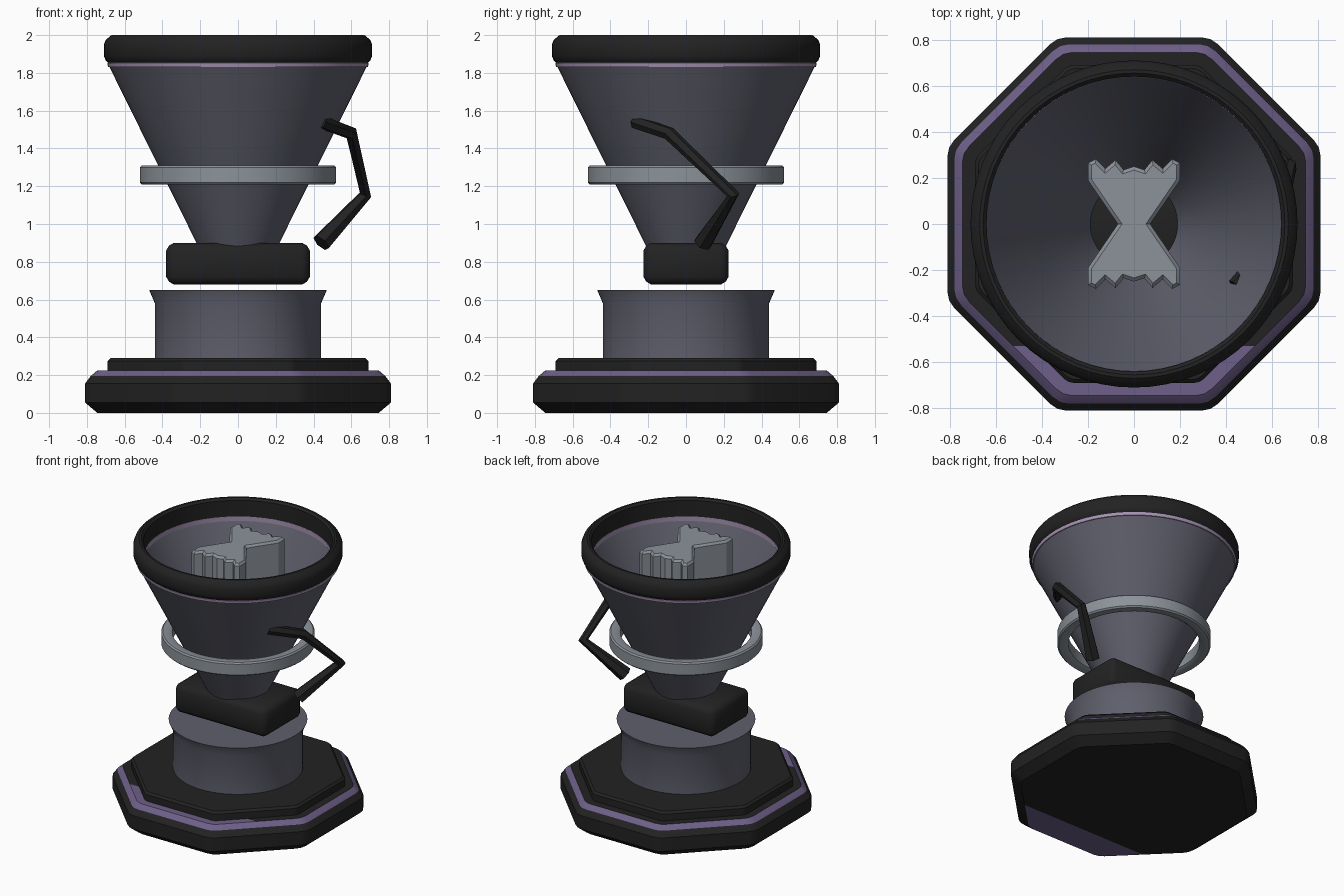
import bpy, bmesh, math
from mathutils import Vector

if "Cube" in bpy.data.objects:
    bpy.data.objects.remove(bpy.data.objects["Cube"])


def mat(name, rgb):
    m = bpy.data.materials.new(name)
    m.diffuse_color = (*rgb, 1)
    m.use_nodes = True
    m.node_tree.nodes["Principled BSDF"].inputs["Base Color"].default_value = m.diffuse_color
    return m


BLACK = mat("black", (0.016, 0.016, 0.016))
SLATE = mat("slate grey", (0.113, 0.116, 0.15))
SILVER = mat("light grey", (0.26, 0.29, 0.32))
PURPLE = mat("purple", (0.155, 0.115, 0.25))
LILAC = mat("pale lilac", (0.38, 0.29, 0.45))


def finish(name, bm, *mats, smooth=35):
    bmesh.ops.recalc_face_normals(bm, faces=bm.faces[:])
    me = bpy.data.meshes.new(name)
    bm.to_mesh(me)
    bm.free()
    for m in mats:
        me.materials.append(m)
    ob = bpy.data.objects.new(name, me)
    bpy.context.collection.objects.link(ob)
    if smooth:
        for p in me.polygons:
            p.use_smooth = True
        me.set_sharp_from_angle(angle=math.radians(smooth))
    return ob


def lathe(name, profile, m, closed=False, seg=64):
    """Spin (radius, z) points around z; closed makes a ring section."""
    bm = bmesh.new()
    vs = [bm.verts.new((r, 0, z)) for r, z in profile]
    es = [bm.edges.new(p) for p in zip(vs, vs[1:])]
    if closed:
        es.append(bm.edges.new((vs[-1], vs[0])))
    bmesh.ops.spin(bm, geom=vs + es, cent=(0, 0, 0), axis=(0, 0, 1),
                   angle=2 * math.pi, steps=seg, use_merge=True)
    bmesh.ops.remove_doubles(bm, verts=bm.verts[:], dist=1e-5)
    return finish(name, bm, m)


def octagon(profile, corner):
    """Stack of rounded octagons from (half width across flats, z) points."""
    bm = bmesh.new()
    rings = []
    for a, z in profile:
        ring = []
        for k in range(8):
            for d in (-22.5, 0, 22.5):
                t = math.radians(45 * k + 22.5)
                u = t + math.radians(d)
                r = (a - corner) / math.cos(math.radians(22.5))
                ring.append(bm.verts.new((r * math.cos(t) + corner * math.cos(u),
                                          r * math.sin(t) + corner * math.sin(u), z)))
        rings.append(ring)
    for lo, hi in zip(rings, rings[1:]):
        for i in range(24):
            j = (i + 1) % 24
            bm.faces.new((lo[i], lo[j], hi[j], hi[i]))
    bm.faces.new(rings[0][::-1])
    bm.faces.new(rings[-1])
    return bm


# Base with purple edge band and purple front section on its flat faces
bm = octagon([(0.745, 0), (0.81, 0.055), (0.81, 0.155), (0.78, 0.195), (0.745, 0.225)], 0.1)
bmesh.ops.recalc_face_normals(bm, faces=bm.faces[:])
caps = [f for f in bm.faces if abs(f.normal.z) > 0.99]
edges = {e for f in caps for e in f.edges}
verts = {v for f in caps for v in f.verts}
bmesh.ops.bisect_plane(bm, geom=caps + list(edges) + list(verts),
                       plane_co=(0, -0.53, 0), plane_no=(0, 1, 0))
for f in bm.faces:
    c = f.calc_center_median()
    flat = abs(f.normal.z) > 0.99
    if (flat and c.y < -0.53) or (not flat and c.z > 0.2):
        f.material_index = 1
finish("base", bm, BLACK, PURPLE, smooth=30)

# Upper base step
finish("base_step", octagon([(0.69, 0.22), (0.69, 0.275), (0.675, 0.29)], 0.06), BLACK, smooth=30)

# Flared pedestal
lathe("pedestal", [(0, 0.28), (0.44, 0.28), (0.44, 0.58), (0.47, 0.65), (0, 0.65)], SLATE)

# Block under the cone
bm = bmesh.new()
bmesh.ops.create_cube(bm, size=1)
for v in bm.verts:
    v.co = Vector((v.co.x * 0.76, v.co.y * 0.45, v.co.z * 0.22 + 0.79))
bmesh.ops.bevel(bm, geom=bm.edges[:], offset=0.04, segments=2, profile=0.4, affect='EDGES')
finish("neck_block", bm, BLACK, smooth=40)

# Open cone, its rim, the lilac seam and the floating collar
lathe("cone", [(0, 0.86), (0.20, 0.86), (0.685, 1.84), (0.648, 1.84), (0.18, 0.88), (0, 0.88)], SLATE)
lathe("rim", [(0.64, 1.865), (0.64, 1.985), (0.655, 2.0), (0.67, 2.0), (0.70, 1.975), (0.71, 1.95),
              (0.71, 1.89), (0.70, 1.865), (0.685, 1.85), (0.66, 1.85)], BLACK, True)
lathe("rim_seam", [(0.638, 1.832), (0.638, 1.866), (0.692, 1.853), (0.688, 1.832)], LILAC, True)
lathe("collar", [(0.445, 1.22), (0.445, 1.30), (0.46, 1.31), (0.51, 1.31), (0.52, 1.30),
                 (0.52, 1.22), (0.51, 1.21), (0.46, 1.21)], SILVER, True)

# Scalloped bow shape standing inside the cone
quarter = [(0.07, 0), (0.2, 0.19), (0.2, 0.265), (0.165, 0.282), (0.125, 0.24),
           (0.08, 0.278), (0.045, 0.235), (0, 0.25)]
half = quarter + [(-x, y) for x, y in quarter[-2::-1]]
outline = half + [(-x, -y) for x, y in half[1:-1]]
bm = bmesh.new()
face = bm.faces.new([bm.verts.new((x, y, 1.55)) for x, y in outline])
ext = bmesh.ops.extrude_face_region(bm, geom=[face])
for v in ext["geom"]:
    if isinstance(v, bmesh.types.BMVert):
        v.co.z = 1.96
ends = [e for e in bm.edges if abs(e.verts[0].co.z - e.verts[1].co.z) < 1e-4]
bmesh.ops.recalc_face_normals(bm, faces=bm.faces[:])
bmesh.ops.bevel(bm, geom=ends, offset=0.015, segments=1, affect='EDGES')
finish("bow_insert", bm, SILVER, smooth=30)

# Bent handle, thicker at its lower end
cu = bpy.data.curves.new("handle", 'CURVE')
cu.dimensions = '3D'
cu.bevel_depth = 0.036
cu.bevel_resolution = 1
cu.use_fill_caps = True
path = [(0.44, -0.27, 1.54, 1), (0.60, -0.09, 1.48, 1), (0.675, 0.25, 1.155, 0.95), (0.44, 0.09, 0.90, 1.45)]
sp = cu.splines.new('POLY')
sp.points.add(len(path) - 1)
for p, (x, y, z, r) in zip(sp.points, path):
    p.co = (x, y, z, 1)
    p.radius = r
cu.materials.append(BLACK)
handle = bpy.data.objects.new("handle", cu)
bpy.context.collection.objects.link(handle)
bpy.context.view_layer.objects.active = handle
handle.select_set(True)
bpy.ops.object.convert(target='MESH')
bpy.ops.object.shade_smooth_by_angle(angle=math.radians(50))
